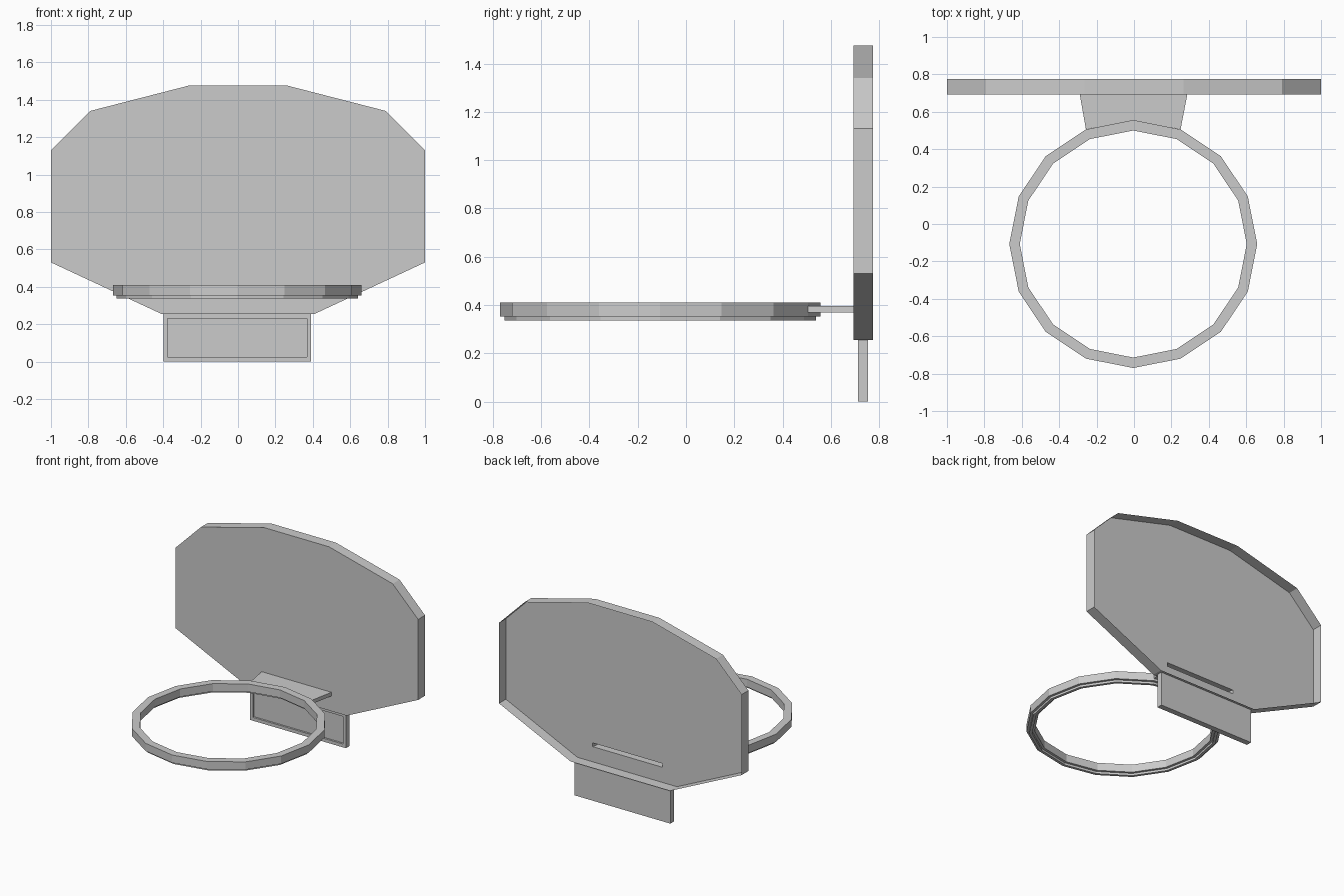
import bpy, bmesh, math

if "Cube" in bpy.data.objects:
    bpy.data.objects.remove(bpy.data.objects["Cube"])

CX = -0.004          # hoop and lower plate sit a hair off centre
HOOP_Y = -0.107


def finish(bm, name):
    bmesh.ops.recalc_face_normals(bm, faces=bm.faces[:])
    me = bpy.data.meshes.new(name)
    bm.to_mesh(me)
    bm.free()
    ob = bpy.data.objects.new(name, me)
    bpy.context.collection.objects.link(ob)
    return ob


def loop(bm, pts):
    return [bm.verts.new(p) for p in pts]


def bridge(bm, a, b):
    n = len(a)
    for i in range(n):
        j = (i + 1) % n
        bm.faces.new((a[i], a[j], b[j], b[i]))


# Backboard: front sheet with a slot, rim walls folded back, open rear
half = [(0.41, 0.255), (1.0, 0.53), (1.0, 1.13), (0.79, 1.34), (0.265, 1.475)]
outline = half + [(-x, z) for x, z in reversed(half)]
slot = [(-0.29, 0.368), (0.285, 0.368), (0.285, 0.396), (-0.29, 0.396)]
bm = bmesh.new()
front = loop(bm, [(x, 0.693, z) for x, z in outline])
hole = loop(bm, [(x, 0.693, z) for x, z in slot])
edges = [bm.edges.new((r[i], r[(i + 1) % len(r)])) for r in (front, hole) for i in range(len(r))]
bmesh.ops.triangle_fill(bm, edges=edges, use_beauty=True, normal=(0, -1, 0))
bmesh.ops.dissolve_limit(bm, angle_limit=0.01, verts=bm.verts[:], edges=bm.edges[:])
rear = loop(bm, [(x, 0.774, z) for x, z in outline])
bridge(bm, front, rear)
finish(bm, "backboard")

# Hoop bracket: hollow tongue running from the slot to the hoop
bm = bmesh.new()
plan = [(-0.29, 0.693), (CX - 0.253, 0.506), (CX, 0.555), (CX + 0.253, 0.506), (0.285, 0.693)]
low, high = (loop(bm, [(x, y, z) for x, y in plan]) for z in (0.368, 0.396))
bm.faces.new(low)
bm.faces.new(high)
for i in range(4):
    bm.faces.new((low[i], low[i + 1], high[i + 1], high[i]))
finish(bm, "hoop_bracket")

# Hoop: 16-sided ring with a narrower lip underneath
section = [(0.663, 0.41), (0.663, 0.352), (0.645, 0.352), (0.645, 0.336),
           (0.625, 0.336), (0.625, 0.352), (0.607, 0.352), (0.607, 0.41)]
bm = bmesh.new()
rings = [loop(bm, [(CX + r * math.sin(math.tau * k / 16),
                    HOOP_Y + r * math.cos(math.tau * k / 16), z) for k in range(16)])
         for r, z in section]
for i, ring in enumerate(rings):
    bridge(bm, ring, rings[(i + 1) % len(rings)])
finish(bm, "hoop")

# Lower plate: slab with a shallow recessed panel in front
bm = bmesh.new()


def rect(hx, z0, z1, y):
    return loop(bm, [(CX + sx * hx, y, z) for sx, z in ((-1, z0), (1, z0), (1, z1), (-1, z1))])


loops = [rect(0.395, 0, 0.255, 0.754), rect(0.395, 0, 0.255, 0.712),
         rect(0.372, 0.025, 0.23, 0.712), rect(0.372, 0.025, 0.23, 0.726)]
for a, b in zip(loops, loops[1:]):
    bridge(bm, a, b)
bm.faces.new(loops[0])
bm.faces.new(loops[-1])
finish(bm, "lower_plate")
